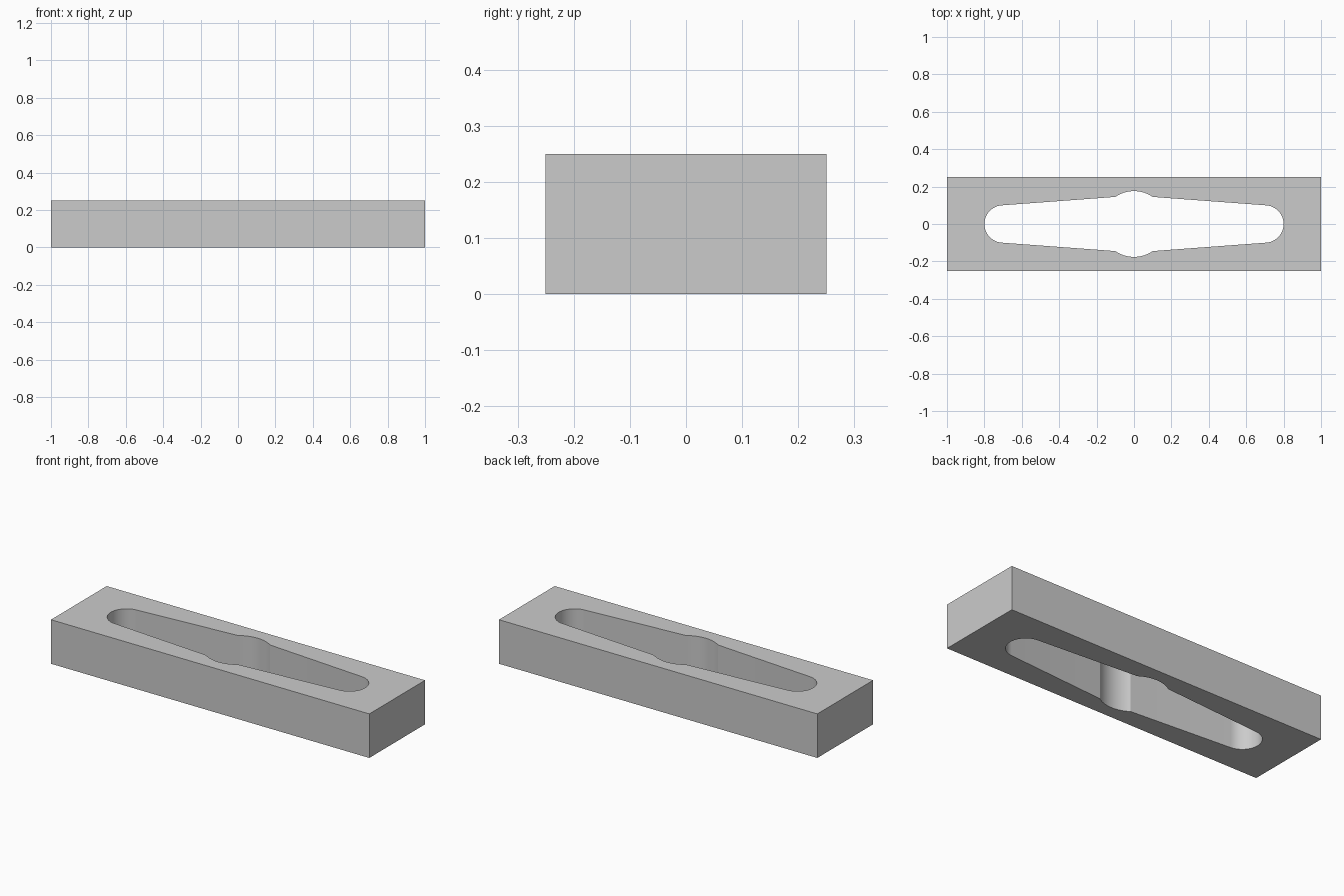
import bpy
import bmesh
from math import radians, cos, sin, asin, atan2

cube = bpy.data.objects.get("Cube")
if cube:
    bpy.data.objects.remove(cube, do_unlink=True)

HALF_LENGTH, HALF_WIDTH, HEIGHT = 1.0, 0.25, 0.25
BULGE_R = 0.176        # round bulge in the middle of the slot
END_X, END_R = 0.7, 0.1   # rounded slot ends
NOTCH_X = 0.1          # where the bulge meets the tapered sides


def arc(cx, radius, start, end, steps):
    """Points along an arc centred on the x axis."""
    angles = [start + (end - start) * i / steps for i in range(steps + 1)]
    return [(cx + radius * cos(a), radius * sin(a)) for a in angles]


def add_loop(bm, points):
    verts = [bm.verts.new((x, y, 0)) for x, y in points]
    return [bm.edges.new((v, verts[(i + 1) % len(verts)])) for i, v in enumerate(verts)]


# Grey material
grey = bpy.data.materials.new("plain_grey")
grey.use_nodes = True
colour = (0.6, 0.6, 0.6, 1)
grey.diffuse_color = colour
grey.node_tree.nodes["Principled BSDF"].inputs["Base Color"].default_value = colour

# Slot outline: rounded right end, bulge, then the same turned half round
half_bulge = asin(NOTCH_X / BULGE_R)
notch_y = BULGE_R * cos(half_bulge)
tangent = radians(90) - atan2(notch_y - END_R, END_X - NOTCH_X)
half = arc(END_X, END_R, -tangent, tangent, 24)
half += arc(0, BULGE_R, radians(90) - half_bulge, radians(90) + half_bulge, 16)
slot = half + [(-x, -y) for x, y in half]
block = [(-HALF_LENGTH, -HALF_WIDTH), (HALF_LENGTH, -HALF_WIDTH),
         (HALF_LENGTH, HALF_WIDTH), (-HALF_LENGTH, HALF_WIDTH)]

# Block with the slot cut right through
bm = bmesh.new()
edges = add_loop(bm, block) + add_loop(bm, slot)
bmesh.ops.triangle_fill(bm, edges=edges, use_beauty=True, normal=(0, 0, 1))
extruded = bmesh.ops.extrude_face_region(bm, geom=bm.faces[:], use_keep_orig=True)
top_verts = [g for g in extruded["geom"] if isinstance(g, bmesh.types.BMVert)]
bmesh.ops.translate(bm, verts=top_verts, vec=(0, 0, HEIGHT))
bmesh.ops.recalc_face_normals(bm, faces=bm.faces[:])

mesh = bpy.data.meshes.new("slotted_block")
bm.to_mesh(mesh)
bm.free()
mesh.materials.append(grey)
slotted_block = bpy.data.objects.new("slotted_block", mesh)
bpy.context.collection.objects.link(slotted_block)

# Smooth the curved walls, keep the corners sharp
bpy.ops.object.select_all(action="DESELECT")
slotted_block.select_set(True)
bpy.context.view_layer.objects.active = slotted_block
bpy.ops.object.shade_smooth_by_angle(angle=radians(20))
